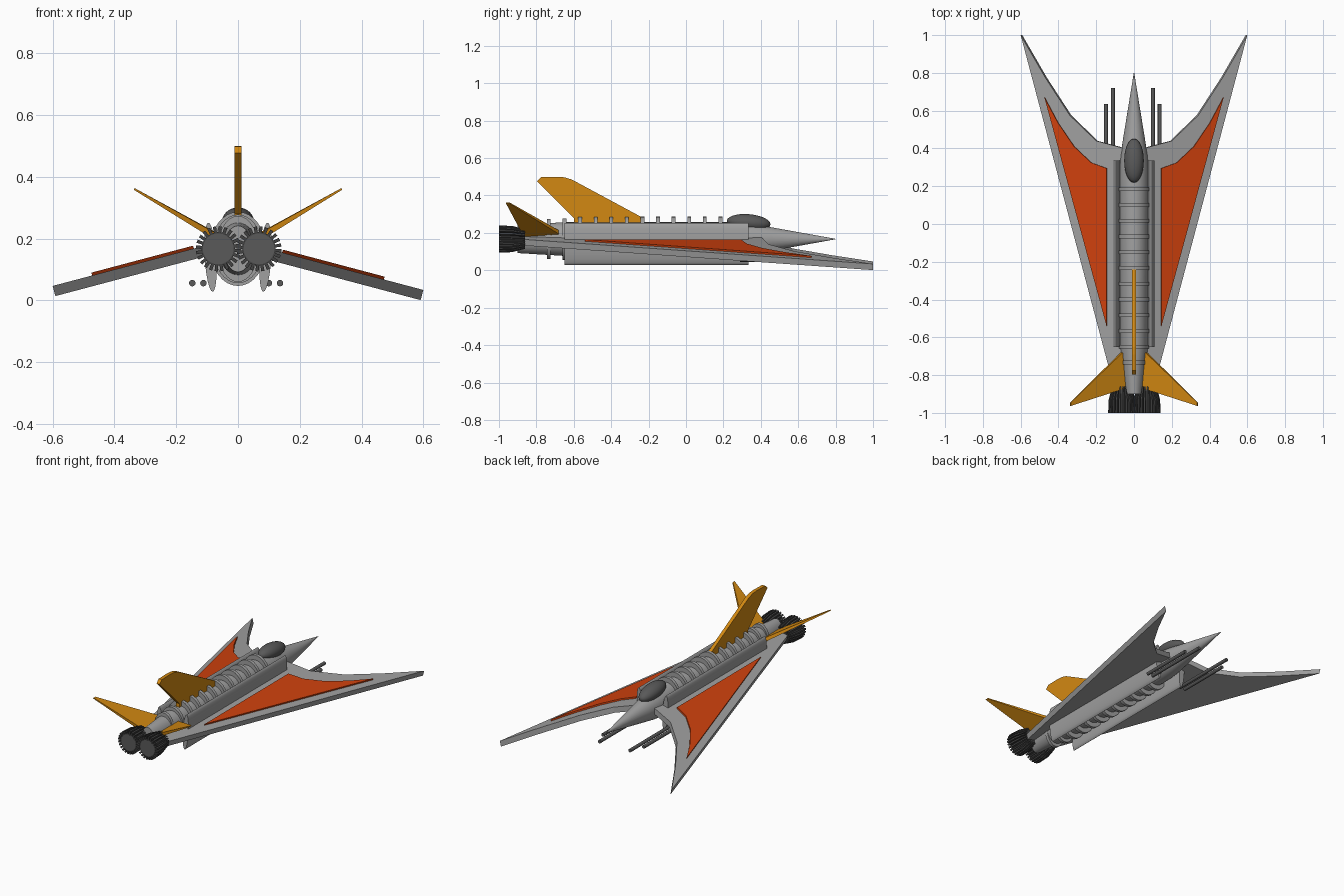
import bpy, bmesh, math
from mathutils import Vector, Matrix

if "Cube" in bpy.data.objects:
    bpy.data.objects.remove(bpy.data.objects["Cube"])


def material(name, rgb):
    m = bpy.data.materials.new(name)
    m.diffuse_color = (*rgb, 1)
    m.use_nodes = True
    m.node_tree.nodes["Principled BSDF"].inputs["Base Color"].default_value = m.diffuse_color
    return m


GREY = material("hull_grey", (0.35, 0.35, 0.35))
RED = material("panel_red", (0.62, 0.052, 0.004))
ORANGE = material("fin_orange", (0.65, 0.25, 0.006))
DARK = material("canopy_grey", (0.10, 0.10, 0.10))
BLACK = material("engine_grey", (0.055, 0.055, 0.055))
CZ = 0.167  # height of the hull axis


def finish(name, bm, mat, smooth=False):
    bmesh.ops.recalc_face_normals(bm, faces=bm.faces)
    me = bpy.data.meshes.new(name)
    bm.to_mesh(me)
    bm.free()
    me.materials.append(mat)
    ob = bpy.data.objects.new(name, me)
    bpy.context.collection.objects.link(ob)
    if smooth:
        bpy.ops.object.select_all(action='DESELECT')
        ob.select_set(True)
        bpy.context.view_layer.objects.active = ob
        bpy.ops.object.shade_smooth_by_angle(angle=math.radians(35))
    return ob


def loft(name, rings, mat, smooth=False):
    """Skin a list of equal-sized point rings and cap both ends."""
    bm = bmesh.new()
    vs = [[bm.verts.new(p) for p in r] for r in rings]
    n = len(vs[0])
    for a, b in zip(vs, vs[1:]):
        for i in range(n):
            bm.faces.new((a[i], a[(i + 1) % n], b[(i + 1) % n], b[i]))
    bm.faces.new(vs[0])
    bm.faces.new(vs[-1])
    return finish(name, bm, mat, smooth)


def ellipse(x, y, z, rx, rz, n=32, tilt=0.0):
    pts = []
    for i in range(n):
        a = math.tau * i / n
        px, pz = rx * math.cos(a), rz * math.sin(a)
        pts.append((x + px + pz * tilt, y, z + pz))
    return pts


def plate(name, pts, offs, mat):
    """Plate whose far side is each point moved by its offset."""
    return loft(name, [pts, [Vector(p) + Vector(o) for p, o in zip(pts, offs)]], mat)


# Hull with pointed nose and tapered tail
hull = [(-0.90, 0.045, 0.075), (-0.65, 0.074, 0.090), (0.28, 0.078, 0.090),
        (0.36, 0.072, 0.080), (0.45, 0.058, 0.064), (0.80, 0.0012, 0.0012)]
loft("hull", [ellipse(0, y, CZ, rx, rz) for y, rx, rz in hull], GREY, True)

# Ribs around the hull
for i in range(12):
    y = 0.184 - 0.0834 * i
    rx, rz = (0.066, 0.107) if i == 11 else (0.080, 0.111) if i == 10 else (0.090, 0.120)
    loft(f"rib_{i + 1}", [ellipse(0, y + d, CZ, rx, rz) for d in (-0.010, 0.010)], GREY, True)

# Cockpit canopy
bm = bmesh.new()
bmesh.ops.create_uvsphere(bm, u_segments=24, v_segments=14, radius=1.0,
                          matrix=Matrix.Translation((0, 0.335, 0.255))
                          @ Matrix.Rotation(math.radians(-5), 4, 'X')
                          @ Matrix.Diagonal((0.052, 0.117, 0.045, 1)))
finish("canopy", bm, DARK, True)

# Dorsal fin
fin = [(-0.235, 0.22), (-0.235, 0.283), (-0.61, 0.485), (-0.65, 0.497), (-0.69, 0.50),
       (-0.775, 0.498), (-0.797, 0.477), (-0.62, 0.30), (-0.60, 0.28), (-0.60, 0.22)]
plate("dorsal_fin", [(-0.011, y, z) for y, z in fin], [(0.022, 0, 0)] * len(fin), ORANGE)

wing = [(0.60, 1.0), (0.47, 0.775), (0.34, 0.575), (0.20, 0.44), (0.05, 0.40),
        (0.03, -0.86), (0.107, -0.86)]
panel = [(0.472, 0.67), (0.40, 0.535), (0.315, 0.41), (0.225, 0.325), (0.143, 0.295),
         (0.143, -0.54)]
SLOPE = 0.265


def engine_ring(cx, y, k, teeth=24):
    pts = []
    for i in range(teeth):
        for f, r in ((0.0, 0.054), (0.32, 0.054), (0.38, 0.073), (0.94, 0.073)):
            a = math.tau * (i + f) / teeth
            pts.append((cx + k * r * math.cos(a), y, CZ + k * r * math.sin(a)))
    return pts


for s, side in ((-1, "left"), (1, "right")):
    # Drooping swept wing and raised panel
    z_tip = 0.047 if s < 0 else 0.034
    n = Vector((s * SLOPE, 0, 1)).normalized()

    def on_wing(outline, lift):
        return [Vector((s * x, y, z_tip + SLOPE * (0.6 - x))) + n * lift for x, y in outline]

    plate(f"{side}_wing", on_wing(wing, 0), [n * -0.034] * len(wing), GREY)
    plate(f"{side}_wing_panel", on_wing(panel, 0.0095), [n * -0.0115] * len(panel), RED)

    # Long elliptical side pod
    loft(f"{side}_side_pod", [ellipse(s * 0.089, y, 0.14, 0.019, 0.112, 24, s * 0.06)
                              for y in (-0.65, 0.335)], GREY, True)

    # Tail fin, thinning towards the tip
    pts = [(0.03, -0.66, 0.185), (0.07, -0.685, 0.207), (0.336, -0.945, 0.361),
           (0.336, -0.963, 0.361), (0.045, -0.868, 0.190), (0.02, -0.86, 0.175)]
    half = [0.011, 0.011, 0.003, 0.003, 0.011, 0.011]
    up = Vector((-s * 0.51, 0, 0.86))
    base = [Vector((s * x, y, z)) for x, y, z in pts]
    plate(f"{side}_tail_fin", [p - up * h for p, h in zip(base, half)],
          [up * 2 * h for h in half], ORANGE)

    # Gun barrels
    for label, x, y1 in (("inner", 0.106, 0.72), ("outer", 0.142, 0.635)):
        loft(f"{side}_{label}_gun",
             [ellipse(s * x - 0.006, y, 0.056, 0.0105, 0.0105, 16) for y in (0.29, y1)],
             DARK, True)

    # Toothed engine nozzle with flat end disc
    cx = s * 0.066 + 0.002
    loft(f"{side}_engine", [engine_ring(cx, y, k) for y, k in
                            ((-1.0, 1.0), (-0.93, 0.96), (-0.86, 0.72))], BLACK)
    loft(f"{side}_engine_disc", [ellipse(cx, y, CZ, 0.05, 0.05, 24)
                                 for y in (-1.0005, -0.99)], DARK)
